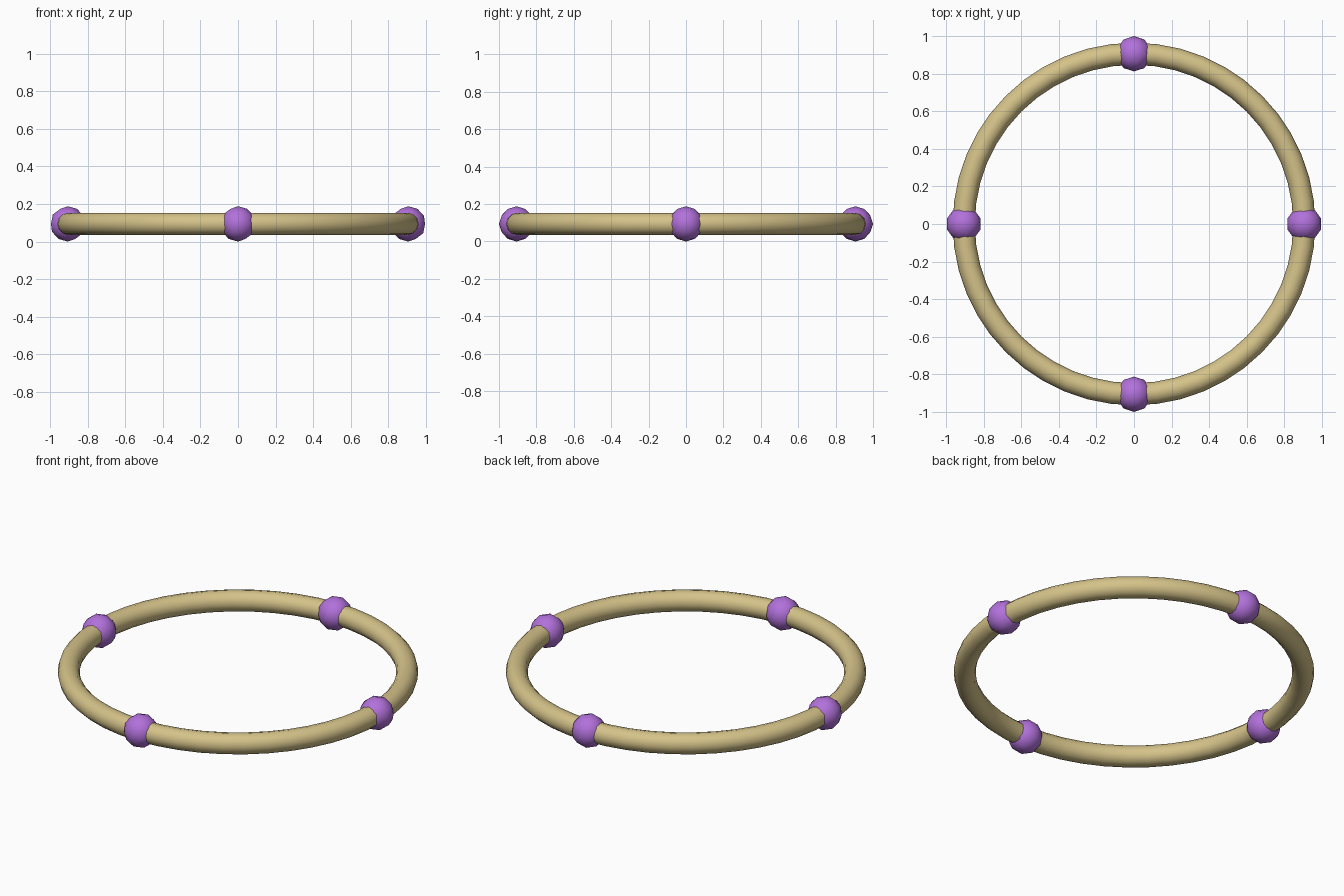
import bpy
import math

RING_RADIUS = 0.906
TUBE_RADIUS = 0.059
BEAD_RADIUS = 0.094

cube = bpy.data.objects.get("Cube")
if cube:
    bpy.data.objects.remove(cube, do_unlink=True)


def make_material(name, rgb):
    mat = bpy.data.materials.new(name)
    mat.use_nodes = True
    color = (*rgb, 1.0)
    mat.diffuse_color = color
    mat.node_tree.nodes["Principled BSDF"].inputs["Base Color"].default_value = color
    return mat


def finish(name, mat):
    obj = bpy.context.object
    obj.name = name
    obj.data.materials.append(mat)
    bpy.ops.object.shade_smooth_by_angle(angle=math.radians(40))
    return obj


tan = make_material("pale gold", (0.66, 0.54, 0.25))
purple = make_material("violet", (0.445, 0.165, 0.71))

# Hoop lying flat
bpy.ops.mesh.primitive_torus_add(
    major_radius=RING_RADIUS, minor_radius=TUBE_RADIUS,
    major_segments=48, minor_segments=12, location=(0, 0, BEAD_RADIUS))
finish("hoop", tan)

# Four faceted beads threaded on the hoop
for side, dx, dy in (("left", 1, 0), ("right", -1, 0), ("front", 0, -1), ("back", 0, 1)):
    bpy.ops.mesh.primitive_ico_sphere_add(
        subdivisions=2, radius=BEAD_RADIUS,
        location=(dx * RING_RADIUS, dy * RING_RADIUS, BEAD_RADIUS))
    finish(side + "_bead", purple)
